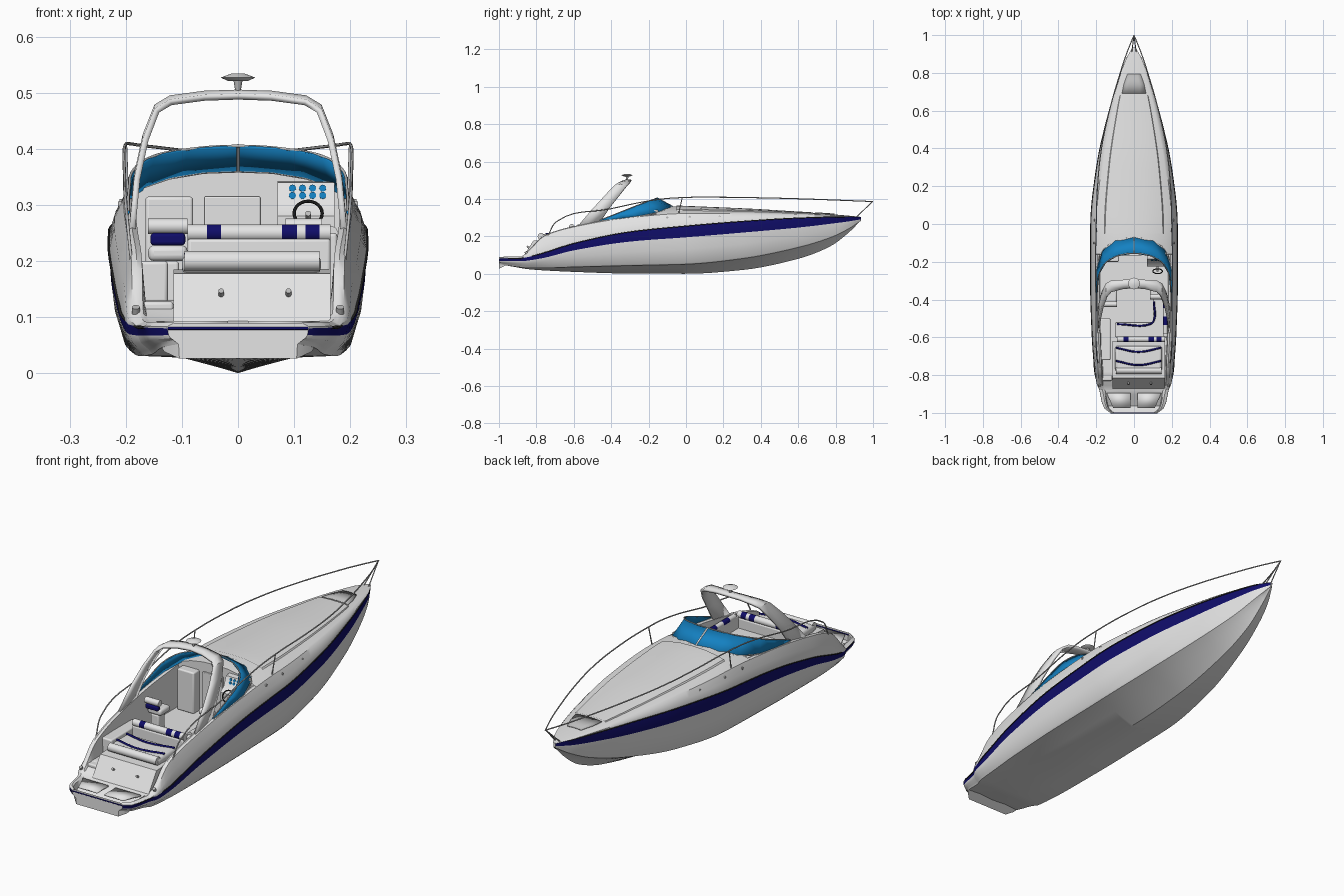
import bpy, bmesh, math
from mathutils import Vector

cube = bpy.data.objects.get("Cube")
if cube:
    bpy.data.objects.remove(cube, do_unlink=True)


def material(name, *rgb):
    m = bpy.data.materials.new(name)
    m.use_nodes = True
    m.diffuse_color = (*rgb, 1)
    m.node_tree.nodes["Principled BSDF"].inputs["Base Color"].default_value = (*rgb, 1)
    return m


white = material("gelcoat white", .78, .78, .78)
navy = material("navy stripe", .005, .004, .14)
glass = material("blue glass", .007, .22, .54)
steel = material("rail grey", .5, .5, .5)
black = material("black trim", .02, .02, .02)


def build(name, verts, faces, *mats, angle=35):
    me = bpy.data.meshes.new(name)
    me.from_pydata(verts, [], faces)
    for m in mats:
        me.materials.append(m)
    bm = bmesh.new()
    bm.from_mesh(me)
    bmesh.ops.recalc_face_normals(bm, faces=bm.faces)
    bm.to_mesh(me)
    bm.free()
    ob = bpy.data.objects.new(name, me)
    bpy.context.collection.objects.link(ob)
    smooth(ob, angle)
    return ob


def smooth(ob, angle=35):
    bpy.ops.object.select_all(action='DESELECT')
    ob.select_set(True)
    bpy.context.view_layer.objects.active = ob
    bpy.ops.object.shade_smooth_by_angle(angle=math.radians(angle))


def grid(name, rows, *mats, closed=False, thick=0):
    n = len(rows[0])
    faces = [(i * n + j, i * n + (j + 1) % n, (i + 1) * n + (j + 1) % n, (i + 1) * n + j)
             for i in range(len(rows) - 1) for j in range(n if closed else n - 1)]
    if closed:
        last = (len(rows) - 1) * n
        faces += [tuple(range(n)), tuple(range(last, last + n))]
    ob = build(name, [p for r in rows for p in r], faces, *mats)
    if thick:
        ob.modifiers.new("thickness", 'SOLIDIFY').thickness = thick
        ob.modifiers["thickness"].offset = 0
    return ob


def box(name, x, y, z, mat, bevel=.006):
    rows = [[(a, y[0], z[0]), (a, y[1], z[0]), (a, y[1], z[1]), (a, y[0], z[1])] for a in x]
    ob = grid(name, rows, mat, closed=True)
    if bevel:
        b = ob.modifiers.new("rounding", 'BEVEL')
        b.width, b.segments = bevel, 3
    return ob


def prism(name, x, profile, mat):
    return grid(name, [[(a, *p) for p in profile] for a in x], mat, closed=True)


def rod(name, a, b, r, mat, r2=None):
    a, b = Vector(a), Vector(b)
    bpy.ops.mesh.primitive_cone_add(vertices=20, radius1=r, radius2=r if r2 is None else r2,
                                    depth=(b - a).length, location=(a + b) / 2)
    ob = bpy.context.object
    ob.name = name
    ob.rotation_euler = (b - a).to_track_quat('Z', 'Y').to_euler()
    ob.data.materials.append(mat)
    smooth(ob)
    return ob


def tube(name, pts, r, mat):
    cu = bpy.data.curves.new(name, 'CURVE')
    cu.dimensions, cu.bevel_depth, cu.bevel_resolution = '3D', r, 2
    sp = cu.splines.new('BEZIER')
    sp.bezier_points.add(len(pts) - 1)
    for bp, p in zip(sp.bezier_points, pts):
        bp.co = p
        bp.handle_left_type = bp.handle_right_type = 'AUTO'
    sp.resolution_u = 6
    cu.materials.append(mat)
    ob = bpy.data.objects.new(name, cu)
    bpy.context.collection.objects.link(ob)


def mirrored(half):
    return [(-x, y, z) for x, y, z in reversed(half) if x > 0] + half


# Stations: y, beam, keel, chine, stripe bottom, stripe top, gunwale height, gunwale half width
stations = [
    (-1, .125, .052, .056, .068, .08, .086, .12), (-.97, .16, .046, .05, .067, .081, .087, .155),
    (-.88, .18, .03, .038, .067, .083, .088, .176), (-.85, .197, .025, .035, .07, .088, .11, .188),
    (-.76, .208, .018, .035, .085, .112, .2, .19), (-.6, .22, .01, .04, .125, .162, .25, .198),
    (-.3, .229, .001, .048, .172, .224, .3, .204), (0, .228, 0, .055, .195, .255, .322, .2),
    (.3, .197, .02, .085, .22, .28, .323, .172), (.6, .13, .08, .145, .247, .298, .318, .115),
    (.77, .078, .146, .197, .267, .303, .314, .07), (.87, .042, .22, .245, .28, .305, .309, .037),
    (.935, .005, .285, .287, .291, .303, .304, .003)]


def section(y):
    """Monotone cubic blend between the stations."""
    i = max(k for k in range(len(stations) - 1) if stations[k][0] <= y or k == 0)
    out = []

    def slope(k, c):
        if not 0 <= k < len(stations) - 1:
            return None
        a, b = stations[k], stations[k + 1]
        return (b[c] - a[c]) / (b[0] - a[0])

    def tangent(k, c):
        a, b = slope(k - 1, c), slope(k, c)
        if a is None or b is None:
            return b if a is None else a
        return 0 if a * b <= 0 else 2 * a * b / (a + b)
    y0, h = stations[i][0], stations[i + 1][0] - stations[i][0]
    t = (y - y0) / h
    for c in range(1, len(stations[0])):
        p, q = stations[i][c], stations[i + 1][c]
        out.append((2*t**3 - 3*t*t + 1) * p + (t**3 - 2*t*t + t) * h * tangent(i, c)
                   + (3*t*t - 2*t**3) * q + (t**3 - t*t) * h * tangent(i + 1, c))
    return out


def deck_z(f, y):
    zg = section(y)[5]
    return zg + .041 * max(0, (.935 - y) / 1.02) ** 1.2 * (1 - f ** 2.5)


# Hull, deck and cockpit well in one loft
COCKPIT = -.16
ys = sorted([-1 + 1.935 * i / 80 for i in range(81)] + [COCKPIT, COCKPIT - .0005, -.88, -.8])
rings = []
for y in ys:
    b, zk, zc, s0, s1, zg, g = section(y)
    half = [(0, zk), (b * .45, zk + (zc - zk) * .6), (b * .85, zc - .004), (b * .88, zc + .004),
            (b * .96, zc + (s0 - zc) * .55), (b * .99, s0), (b, s1), ((b + g) / 2 + .004, (s1 + zg) / 2), (g, zg)]
    if y >= COCKPIT:
        half += [(f * g, deck_z(f, y)) for f in (.95, .85, .6, .3, 0)]
    else:
        floor = min(zg, .13 - max(0, -.8 - y) * .52)
        half += [(.95 * g, zg + .004), (.9 * g, zg), (.87 * g, floor), (.4 * g, floor), (0, floor)]
    half = [(x, y, z) for x, z in half]
    rings.append(half + [(-x, y, z) for x, y, z in half[-2:0:-1]])
hull = grid("hull_and_deck", rings, white, navy, closed=True)
n = len(rings[0])
for i in range((len(rings) - 1) * n):
    if i % n in (5, n - 6):
        hull.data.polygons[i].material_index = 1

# Rub rail above the stripe
for s, side in ((1, "left"), (-1, "right")):
    edge = [(s * (section(y)[0] + .001), y, section(y)[4]) for y in ys[2::4]]
    tube(side + "_rub_rail", edge, .0025, black)
tube("stern_rub_rail", [(-.125, -1, .08), (0, -1.0, .08), (.125, -1, .08)], .0025, navy)

# Raised foredeck panel, anchor hatch and swim platform pads
rows = []
for i in range(25):
    y = -.05 + .73 * i / 24
    g = section(y)[6]
    rows.append([(f * g, y, deck_z(abs(f), y) + (.004 if abs(f) < .77 else -.002))
                 for f in (-.79, -.76, -.6, -.3, 0, .3, .6, .76, .79)])
grid("foredeck_panel", rows, white)
rows = [[(f * w, y, deck_z(abs(f) * .8, y) + .003) for f in (-1, -.5, 0, .5, 1)]
        for y, w in ((.69, .064), (.74, .054), (.795, .034))]
grid("anchor_hatch", rows, steel, thick=.004)
for s in (1, -1):
    grid("platform_pad", [[(s * .018, y, .09), (s * w, y, .09)] for y, w in ((-.975, .11), (-.895, .145))],
         white, thick=.006)

# Wraparound windshield with frame and centre post
bottom = [(0, -.07, .358), (.1, -.088, .35), (.165, -.14, .331), (.197, -.24, .309), (.199, -.35, .294), (.197, -.46, .283)]
top = [(0, -.155, .405), (.09, -.17, .399), (.15, -.205, .387), (.185, -.265, .364), (.194, -.35, .33), (.195, -.46, .287)]
grid("windshield", [mirrored(bottom), mirrored(top)], glass, thick=.004)
tube("windshield_frame", mirrored(top), .0025, steel)
tube("windshield_base", mirrored(bottom), .0025, white)
tube("windshield_post", [bottom[0], top[0]], .004, white)

# Radar arch and dome: x, z, centre y, chord
arch = [(0, .497, -.315, .045), (.06, .495, -.32, .048), (.12, .487, -.33, .06), (.145, .472, -.35, .07),
        (.165, .42, -.395, .08), (.18, .35, -.455, .09), (.19, .245, -.535, .11)]
leading = mirrored([(x, y + w / 2, z) for x, z, y, w in arch])
middle = mirrored([(x, y, z + .003) for x, z, y, w in arch])
trailing = mirrored([(x, y - w / 2, z - .004) for x, z, y, w in arch])
grid("radar_arch", [leading, middle, trailing], white, thick=.011)
rod("radar_stem", (0, -.315, .498), (0, -.315, .522), .004, steel, .008)
rod("radar_dish", (0, -.315, .521), (0, -.315, .527), .018, white, .031)
rod("radar_cap", (0, -.315, .527), (0, -.315, .534), .031, white, .012)

# Hand rails running from the bow to the quarter
for s, side in ((1, "left"), (-1, "right")):
    path = [(0, 1, .386), (.04, .9, .39), (.073, .8, .394), (.13, .6, .401), (.172, .4, .406), (.193, .2, .409),
            (.2, 0, .408), (.203, -.15, .397), (.202, -.4, .348), (.198, -.69, .28), (.19, -.74, .2)]
    tube(side + "_rail", [(s * x, y, z) for x, y, z in path], .0028, steel)
    tube(side + "_bow_stay", [(0, .998, .386), (s * .012, .91, .303)], .0025, steel)
    tube(side + "_rail_post", [(s * .2, -.02, .407), (s * .197, -.04, .32)], .0025, steel)
    for y in (-.1, .02, .18):
        b, g, z = section(y)[0], section(y)[6], section(y)[5] - .018
        rod("side_light", (s * g, y, z), (s * (g + .012), y, z), .006, steel)
    rod("stern_fitting", (s * .182, -.85, .105), (s * .182, -.858, .118), .007, steel)

# Transom locker, walkway steps and sunpad
prism("transom_locker", (-.115, .165), [(-.875, .086), (-.815, .178), (-.62, .185), (-.62, .1)], white)
box("walkway_step", (-.17, -.115), (-.83, -.74), (.08, .128), white)
box("sunpad", (-.1, .148), (-.78, -.645), (.175, .212), white, .014)
rod("sunpad_roll", (-.095, -.775, .2), (.145, -.775, .2), .018, white)
for y in (-.735, -.665):
    tube("sunpad_piping", [(-.095, y + .01, .213), (.025, y - .012, .213), (.143, y + .01, .213)], .005, navy)
for x in (-.03, .09):
    rod("locker_latch", (x, -.84, .14), (x, -.85, .147), .005, steel)

# L-shaped lounge with banded bolster
box("aft_bench", (-.1, .17), (-.6, -.52), (.125, .195), white)
box("side_bench", (.1, .172), (-.55, -.4), (.125, .195), white)
box("bench_back", (-.09, .165), (-.625, -.595), (.13, .24), white)
box("side_back", (.155, .177), (-.6, -.4), (.13, .25), white)
tube("bench_piping", [(-.09, -.53, .196), (.085, -.53, .196), (.105, -.51, .196), (.105, -.41, .196)], .005, navy)
bands = (-.09, -.055, -.03, .078, .105, .12, .145, .165)
for i, (a, b) in enumerate(zip(bands, bands[1:])):
    rod("bolster", (a, -.61, .25), (b, -.61, .25), .0155, navy if i % 2 else white)
    if i < 4:
        rod("side_bolster", (.166, -.58 + i * .045, .25), (.166, -.535 + i * .045, .25), .012, navy if i % 2 else white)

# Helm and companion seats
for name, x0, x1, y in (("helm_seat", .085, .15, -.38), ("companion_seat", -.16, -.09, -.42)):
    box(name + "_base", (x0 + .015, x1 - .015), (y + .005, y + .05), (.125, .2), white)
    box(name + "_cushion", (x0, x1), (y, y + .07), (.2, .228), white, .01)
    box(name + "_band", (x0 + .004, x1 - .004), (y - .018, y + .004), (.228, .25), navy)
    rod(name + "_roll", (x0, y - .005, .262), (x1, y - .005, .262), .014, white)
box("left_side_locker", (-.178, -.125), (-.72, -.5), (.125, .2), white)

# Helm console, gauges, wheel and cabin door
prism("helm_console", (.07, .172), [(-.15, .12), (-.15, .342), (-.185, .34), (-.2, .3), (-.225, .28), (-.225, .12)], white)
for row in range(2):
    for col in range(4):
        x, y, z = .097 + col * .018, -.189 - row * .0045, .329 - row * .013
        rod("gauge", (x, y + .003, z), (x, y - .002, z + .001), .0062, glass)
bpy.ops.mesh.primitive_torus_add(major_radius=.025, minor_radius=.003, major_segments=24, minor_segments=8,
                                 location=(.125, -.25, .285), rotation=(math.radians(60), 0, 0))
bpy.context.object.name = "steering_wheel"
bpy.context.object.data.materials.append(black)
smooth(bpy.context.object)
rod("steering_column", (.125, -.25, .285), (.125, -.22, .27), .005, steel)
box("cabin_door", (-.06, .04), (-.168, -.158), (.135, .315), white, .003)
box("left_dash_shelf", (-.165, -.08), (-.2, -.155), (.13, .315), white)
